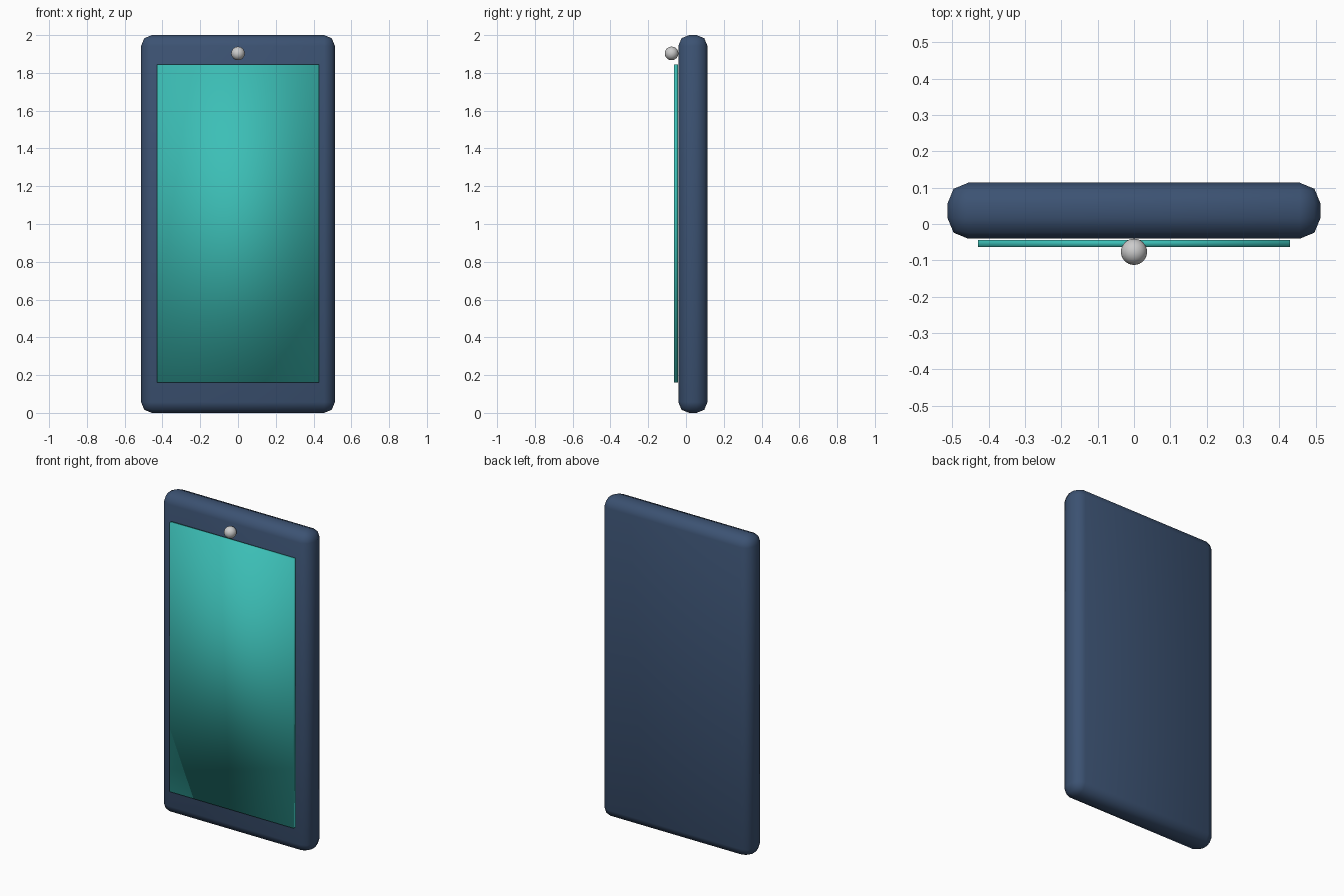
import bpy

if "Cube" in bpy.data.objects:
    bpy.data.objects.remove(bpy.data.objects["Cube"])


def material(name, color):
    m = bpy.data.materials.new(name)
    m.diffuse_color = (*color, 1)
    m.use_nodes = True
    m.node_tree.nodes["Principled BSDF"].inputs["Base Color"].default_value = m.diffuse_color
    return m


def box(name, size, center, mat):
    bpy.ops.mesh.primitive_cube_add(size=1, location=center)
    o = bpy.context.object
    o.name = name
    o.scale = size
    bpy.ops.object.transform_apply(location=False, rotation=False, scale=True)
    o.data.materials.append(mat)
    bpy.ops.object.shade_smooth()
    return o


navy = material("navy", (0.045, 0.085, 0.17))
teal = material("teal", (0.045, 0.52, 0.47))

# Rounded slab body
body = box("body", (1.026, 0.154, 2.0), (0, 0.0365, 1.0), navy)
bevel = body.modifiers.new("rounding", "BEVEL")
bevel.width = 0.057
bevel.segments = 2

# Thin display panel just in front of the body
box("screen", (0.857, 0.02, 1.683), (0, -0.0535, 1.0025), teal)

# Round camera bead above the screen
bpy.ops.mesh.primitive_uv_sphere_add(segments=32, ring_count=16, radius=0.036,
                                     location=(0, -0.0765, 1.903))
bpy.context.object.name = "camera_bead"
bpy.ops.object.shade_smooth()
